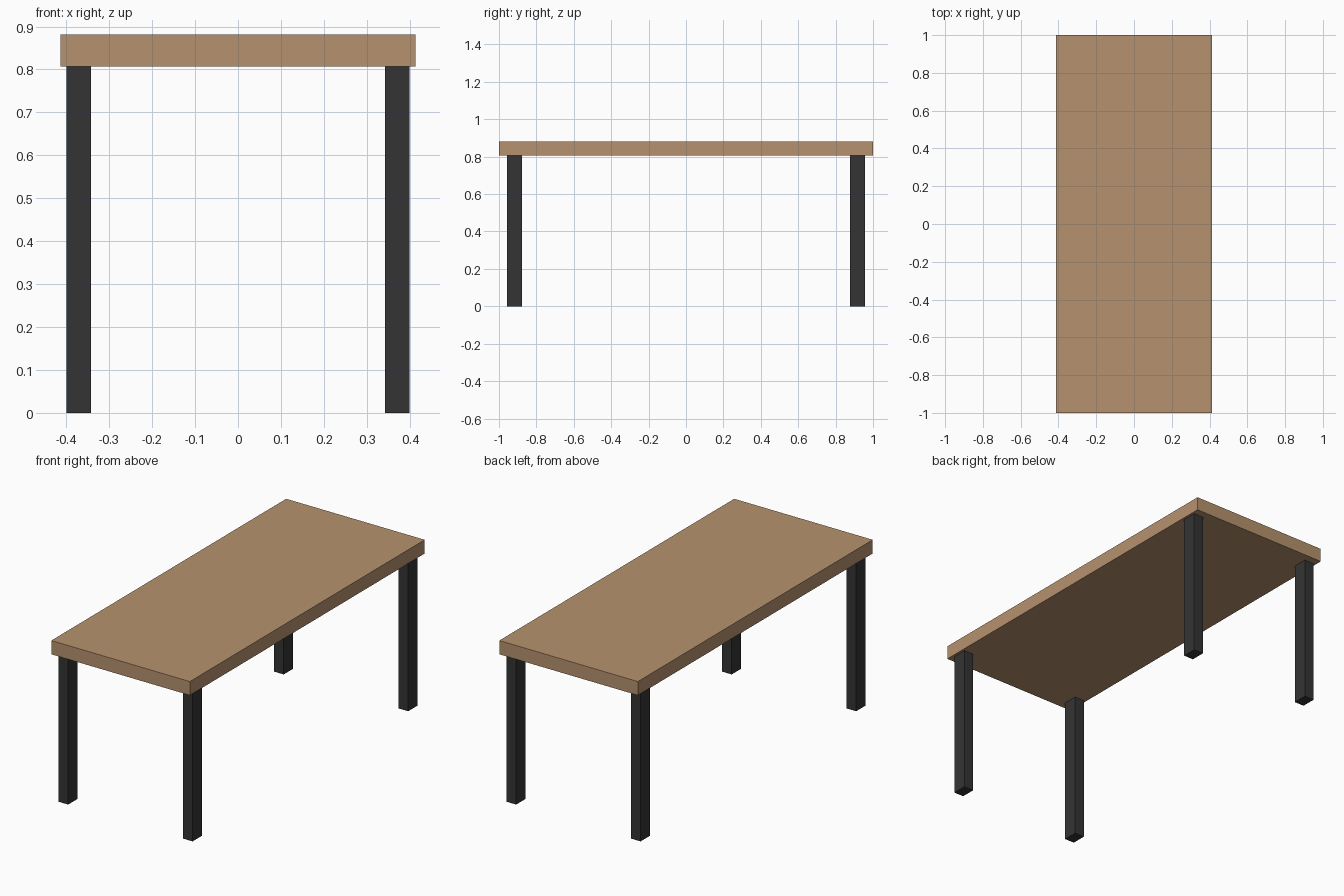
import bpy

if "Cube" in bpy.data.objects:
    bpy.data.objects.remove(bpy.data.objects["Cube"], do_unlink=True)


def make_material(name, rgb):
    mat = bpy.data.materials.new(name)
    mat.use_nodes = True
    colour = (*rgb, 1.0)
    mat.diffuse_color = colour
    mat.node_tree.nodes["Principled BSDF"].inputs["Base Color"].default_value = colour
    return mat


def box(name, size, centre, mat):
    bpy.ops.mesh.primitive_cube_add(size=1, location=centre)
    obj = bpy.context.object
    obj.name = name
    obj.scale = size
    bpy.ops.object.transform_apply(location=False, rotation=False, scale=True)
    obj.data.materials.append(mat)
    return obj


wood = make_material("light wood", (0.47, 0.29, 0.157))
metal = make_material("dark metal", (0.034, 0.034, 0.034))

TOP_HEIGHT = 0.881
THICKNESS = 0.074
LEG_HEIGHT = TOP_HEIGHT - THICKNESS

# Table top slab
box("table_top", (0.826, 2.0, THICKNESS), (0, 0, TOP_HEIGHT - THICKNESS / 2), wood)

# Four rectangular legs, set in from the corners
for end, y in (("front", -0.918), ("back", 0.918)):
    for side, x in (("right", -0.371), ("left", 0.371)):
        box(f"{end}_{side}_leg", (0.058, 0.08, LEG_HEIGHT), (x, y, LEG_HEIGHT / 2), metal)
